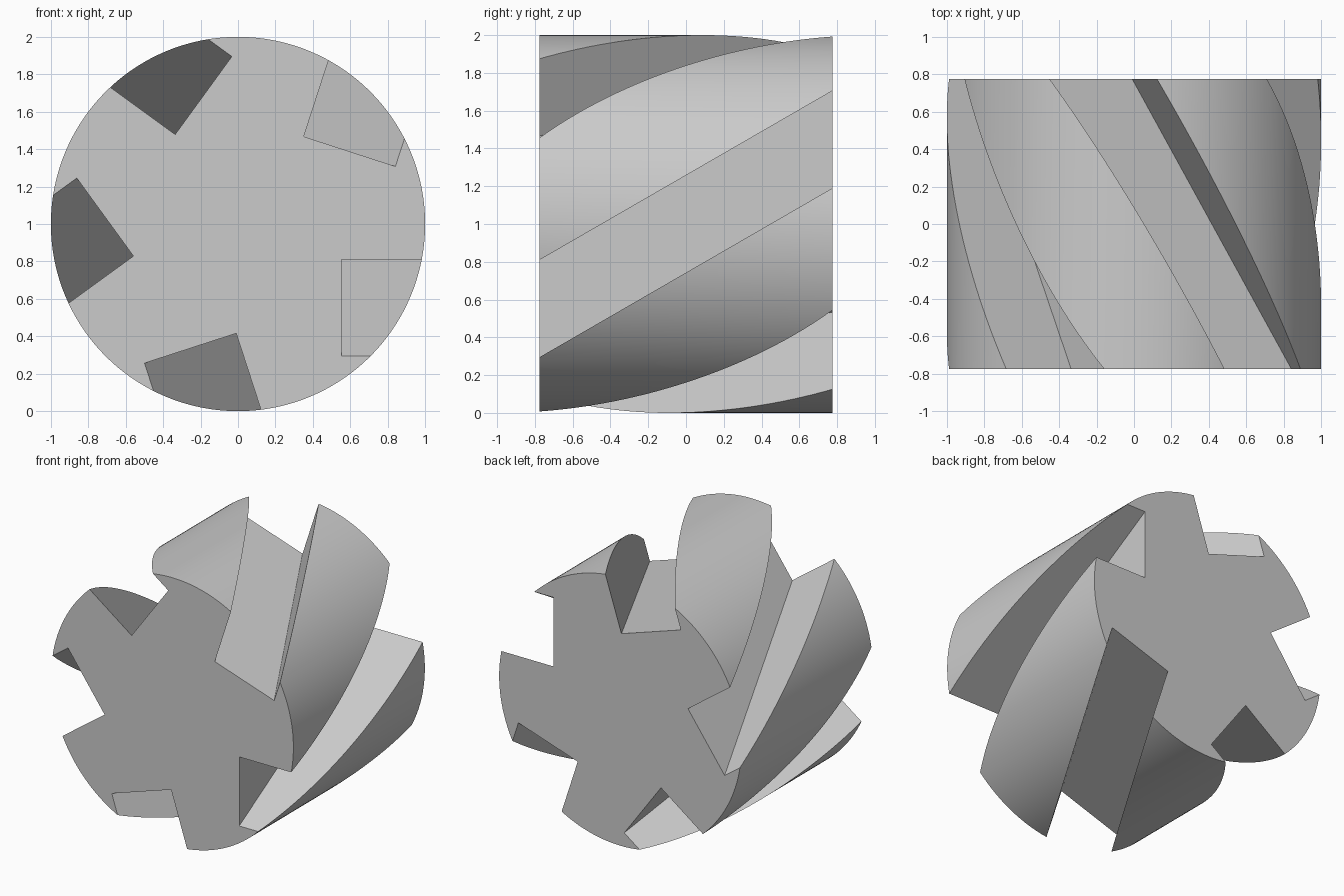
import bpy
import math
from mathutils import Matrix, Vector

cube = bpy.data.objects.get("Cube")
if cube:
    bpy.data.objects.remove(cube, do_unlink=True)

RADIUS, LENGTH = 1.0, 1.55
SLOTS, SLOT_WIDTH, SLOT_FLOOR = 5, 0.446, 0.553
HELIX = math.radians(30)
CENTRE = Matrix.Translation((0, 0, RADIUS))

# Single grey material
grey = bpy.data.materials.new("plain grey")
grey.use_nodes = True
grey.diffuse_color = (0.6, 0.6, 0.6, 1)
grey.node_tree.nodes["Principled BSDF"].inputs["Base Color"].default_value = (0.6, 0.6, 0.6, 1)

# Round body lying along y
bpy.ops.mesh.primitive_cylinder_add(vertices=180, radius=RADIUS, depth=LENGTH,
                                    location=(0, 0, RADIUS),
                                    rotation=(math.pi / 2, 0, 0))
body = bpy.context.object
body.name = "slotted_cylinder"
bpy.ops.object.transform_apply(location=True, rotation=True, scale=True)
body.data.materials.append(grey)


def slot_cutter(index):
    """Straight box tilted about its radial axis, then turned around y."""
    bpy.ops.mesh.primitive_cube_add(size=1)
    cutter = bpy.context.object
    cutter.name = f"slot_cutter_{index}"
    cutter.hide_render = True
    shape = Matrix.Translation((SLOT_FLOOR + 0.5, 0, 0)) @ Matrix.Diagonal((1, 3, SLOT_WIDTH, 1))
    turn = Matrix.Rotation(-index * math.tau / SLOTS, 4, "Y")
    cutter.data.transform(CENTRE @ turn @ Matrix.Rotation(HELIX, 4, "X") @ shape)
    return cutter


# Five slanted slots around the body
for i in range(SLOTS):
    cutter = slot_cutter(i)
    cut = body.modifiers.new(f"slot_{i}", "BOOLEAN")
    cut.operation = "DIFFERENCE"
    cut.solver = "EXACT"
    cut.object = cutter
    bpy.ops.object.select_all(action="DESELECT")
    body.select_set(True)
    bpy.context.view_layer.objects.active = body
    bpy.ops.object.modifier_apply(modifier=cut.name)
    bpy.data.objects.remove(cutter, do_unlink=True)

# Smooth rim, crisp slot and end edges
bpy.ops.object.shade_smooth_by_angle(angle=math.radians(25))
